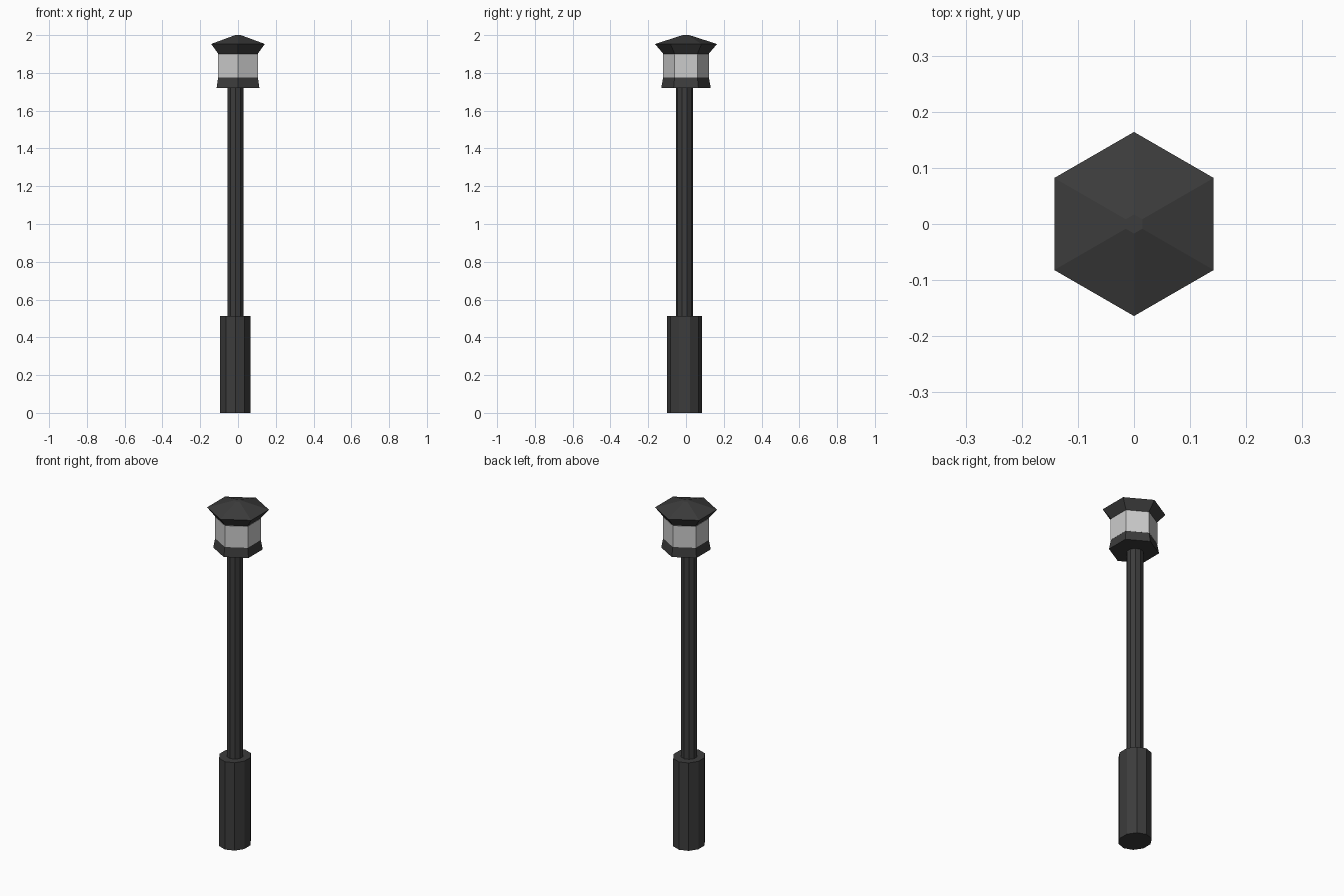
import bpy, bmesh
from math import cos, sin, pi

if "Cube" in bpy.data.objects:
    bpy.data.objects.remove(bpy.data.objects["Cube"])

dark = bpy.data.materials.new("dark_metal")
dark.diffuse_color = (0.045, 0.045, 0.045, 1)
dark.use_nodes = True
dark.node_tree.nodes["Principled BSDF"].inputs["Base Color"].default_value = dark.diffuse_color


def loft(name, sides, rings, center=(0, 0), squash=1.0, mat=None):
    """Stack n-sided rings (radius, z), a corner on the -y side, and cap both ends."""
    bm = bmesh.new()
    loops = []
    for r, z in rings:
        loops.append([bm.verts.new((center[0] + squash * r * cos(2 * pi * i / sides - pi / 2),
                                    center[1] + r * sin(2 * pi * i / sides - pi / 2), z))
                      for i in range(sides)])
    for a, b in zip(loops, loops[1:]):
        for i in range(sides):
            j = (i + 1) % sides
            bm.faces.new((a[i], a[j], b[j], b[i]))
    bm.faces.new(loops[0][::-1])
    bm.faces.new(loops[-1])
    me = bpy.data.meshes.new(name)
    bm.to_mesh(me)
    bm.free()
    ob = bpy.data.objects.new(name, me)
    bpy.context.collection.objects.link(ob)
    if mat:
        me.materials.append(mat)
    return ob


# Post, slightly off the lantern axis
axis = (-0.014, -0.008)
loft("post_base", 10, [(0.0925, 0), (0.0925, 0.512)], axis, 0.91, dark)
loft("post_pole", 10, [(0.0445, 0.51), (0.0445, 1.73)], axis, 1.0, dark)

# Hexagonal lantern
loft("lantern_collar", 6, [(0.131, 1.72), (0.121, 1.777)], mat=dark)
loft("lantern_glass", 6, [(0.122, 1.775), (0.122, 1.9)])
loft("lantern_roof", 6, [(0.118, 1.898), (0.164, 1.953), (0.017, 2.0)], mat=dark)
